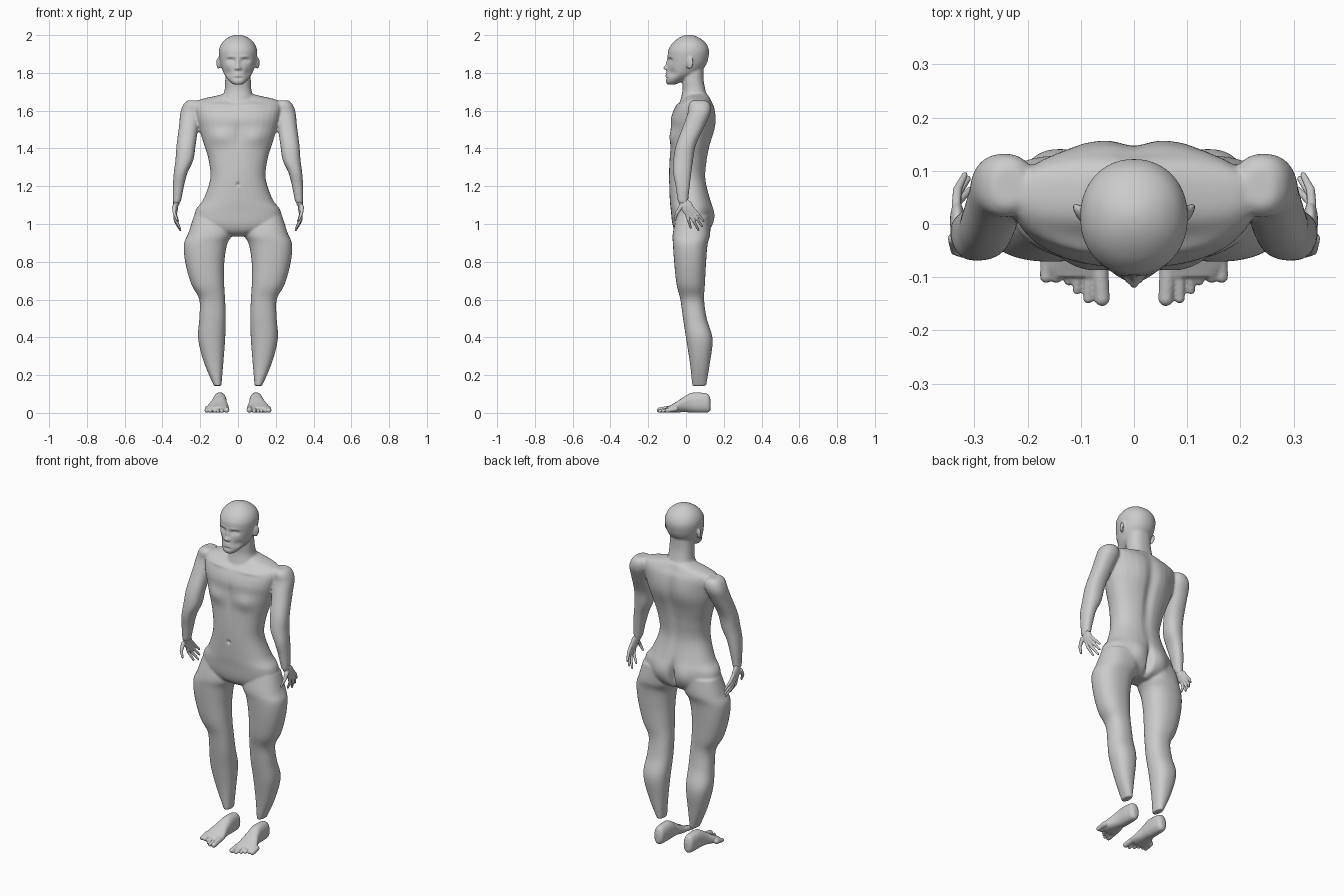
import bpy, bmesh, math
from mathutils import Vector, Matrix

SEG = 32


def loft(bm, rings, axis='Z', power=2.3, steps=5):
    """Skin of superellipse sections (t, u0, u1, v0, v1) with smooth interpolation along the axis."""
    pts = [rings[0]] + list(rings) + [rings[-1]]
    fine = []
    for i in range(1, len(pts) - 2):
        for k in range(steps):
            s = k / steps
            fine.append([0.5 * (2 * b + (c - a) * s + (2 * a - 5 * b + 4 * c - d) * s * s
                                + (3 * b - a - 3 * c + d) * s ** 3)
                         for a, b, c, d in zip(*pts[i - 1:i + 3])])
    fine.append(rings[-1])
    loops = []
    for t, u0, u1, v0, v1 in fine:
        loop = []
        for k in range(SEG):
            c, s = math.cos(2 * math.pi * k / SEG), math.sin(2 * math.pi * k / SEG)
            u = (u0 + u1) / 2 + (u1 - u0) / 2 * math.copysign(abs(c) ** (2 / power), c)
            v = (v0 + v1) / 2 + (v1 - v0) / 2 * math.copysign(abs(s) ** (2 / power), s)
            loop.append(bm.verts.new((u, v, t) if axis == 'Z' else (u, t, v)))
        loops.append(loop)
    for a, b in zip(loops, loops[1:]):
        for k in range(SEG):
            n = (k + 1) % SEG
            bm.faces.new((a[k], a[n], b[n], b[k]))
    bm.faces.new(loops[0][::-1])
    bm.faces.new(loops[-1])


def ball(bm, center, radii, rot=Matrix()):
    m = Matrix.Translation(center) @ rot @ Matrix.Diagonal((*radii, 1))
    bmesh.ops.create_uvsphere(bm, u_segments=20, v_segments=14, radius=1, matrix=m)


def digit(bm, p, q, r0, r1):
    """Tapered finger or toe with round ends."""
    p, q = Vector(p), Vector(q)
    d = q - p
    m = Matrix.Translation((p + q) / 2) @ d.to_track_quat('Z', 'Y').to_matrix().to_4x4()
    bmesh.ops.create_cone(bm, cap_ends=True, segments=14, radius1=r0, radius2=r1,
                          depth=d.length, matrix=m)
    ball(bm, p, (r0,) * 3)
    ball(bm, q, (r1,) * 3)


def mirror(bm):
    geom = bm.verts[:] + bm.edges[:] + bm.faces[:]
    new = bmesh.ops.duplicate(bm, geom=geom)['geom']
    verts = [g for g in new if isinstance(g, bmesh.types.BMVert)]
    faces = [g for g in new if isinstance(g, bmesh.types.BMFace)]
    bmesh.ops.scale(bm, vec=(-1, 1, 1), verts=verts)
    bmesh.ops.reverse_faces(bm, faces=faces)


def finish(bm, name, voxel, smooth):
    """Fuse overlapping parts into one smooth skin."""
    bmesh.ops.recalc_face_normals(bm, faces=bm.faces[:])
    me = bpy.data.meshes.new(name)
    bm.to_mesh(me)
    bm.free()
    ob = bpy.data.objects.new(name, me)
    bpy.context.collection.objects.link(ob)
    r = ob.modifiers.new("fuse", 'REMESH')
    r.mode, r.voxel_size = 'VOXEL', voxel
    s = ob.modifiers.new("soften", 'SMOOTH')
    s.factor, s.iterations = 0.5, smooth
    bpy.context.view_layer.update()
    ev = ob.evaluated_get(bpy.context.evaluated_depsgraph_get())
    baked = bpy.data.meshes.new_from_object(ev)
    ob.modifiers.clear()
    ob.data = baked
    for f in baked.polygons:
        f.use_smooth = True
    return ob


def push(ob, center, radii, vec, both=False):
    """Soft sculpting stroke, optionally on both sides."""
    for side in ((1, -1) if both else (1,)):
        c = Vector((center[0] * side, center[1], center[2]))
        v = Vector((vec[0] * side, vec[1], vec[2]))
        for p in ob.data.vertices:
            d = sum(((p.co[i] - c[i]) / radii[i]) ** 2 for i in range(3))
            if d < 6:
                p.co += v * math.exp(-d)


# arms, legs and ears, one side then mirrored
body = bmesh.new()
loft(body, [(1.655, .21, .265, .035, .105), (1.635, .19, .288, .015, .128),
            (1.59, .19, .305, .01, .13), (1.52, .208, .312, -.015, .10),
            (1.42, .224, .325, -.052, .053), (1.34, .236, .331, -.067, .038),
            (1.27, .268, .340, -.068, .028), (1.20, .286, .345, -.055, .02),
            (1.13, .300, .345, -.045, .012), (1.11, .308, .343, -.04, .012)])
loft(body, [(1.04, .03, .235, -.05, .12), (.95, .03, .264, -.07, .128),
            (.89, .058, .287, -.069, .114), (.79, .073, .278, -.062, .106),
            (.68, .073, .247, -.05, .10), (.60, .068, .205, -.03, .096),
            (.50, .065, .205, -.016, .11), (.39, .068, .211, .001, .141),
            (.26, .078, .178, .021, .126), (.143, .088, .127, .033, .107)])
ball(body, (.104, .022, 1.85), (.008, .02, .032),
     Matrix.Rotation(-.45, 4, 'Z') @ Matrix.Rotation(-.2, 4, 'X'))
mirror(body)

# torso
loft(body, [(.935, -.06, .06, -.02, .08), (.96, -.16, .16, -.055, .115),
            (1.0, -.225, .225, -.072, .132), (1.07, -.226, .226, -.08, .136),
            (1.13, -.184, .184, -.086, .128), (1.24, -.147, .147, -.09, .105),
            (1.34, -.156, .156, -.087, .113), (1.42, -.18, .18, -.082, .128),
            (1.50, -.205, .205, -.08, .147), (1.56, -.22, .22, -.08, .152),
            (1.62, -.23, .23, -.056, .147), (1.655, -.21, .21, -.02, .132),
            (1.68, -.11, .11, .0, .12), (1.69, -.07, .07, .01, .11)])
# neck
loft(body, [(1.62, -.095, .095, -.04, .125), (1.67, -.082, .082, -.026, .115),
            (1.71, -.071, .071, -.018, .104), (1.76, -.068, .068, -.02, .094),
            (1.82, -.066, .066, -.02, .092)])
# head
loft(body, [(1.738, -.02, .02, -.098, -.06), (1.748, -.038, .038, -.106, -.035),
            (1.775, -.062, .062, -.107, .02), (1.80, -.077, .077, -.102, .07),
            (1.84, -.091, .091, -.098, .105), (1.88, -.099, .099, -.097, .119),
            (1.92, -.101, .101, -.094, .122), (1.955, -.088, .088, -.074, .107),
            (1.98, -.064, .064, -.046, .08), (1.995, -.036, .036, -.018, .05),
            (2.002, -.01, .01, .008, .024)], power=2.1)
figure = finish(body, "body", .006, 7)

# face
push(figure, (.039, -.09, 1.866), (.021, .04, .012), (0, .016, 0), True)
push(figure, (.039, -.08, 1.863), (.012, .04, .007), (0, -.008, 0), True)
push(figure, (.035, -.09, 1.885), (.025, .04, .007), (0, -.004, 0), True)
push(figure, (0, -.10, 1.85), (.009, .04, .022), (0, -.010, 0))
push(figure, (0, -.105, 1.826), (.013, .04, .011), (0, -.019, 0))
push(figure, (.014, -.10, 1.822), (.007, .03, .007), (0, -.007, 0), True)
push(figure, (0, -.107, 1.790), (.022, .03, .010), (0, -.009, 0))
push(figure, (0, -.112, 1.790), (.024, .03, .004), (0, .006, 0))
push(figure, (0, -.107, 1.772), (.025, .03, .006), (0, .006, 0))
push(figure, (.055, -.08, 1.80), (.02, .04, .02), (-.004, .006, 0), True)
# chest, collar and navel
push(figure, (.10, -.075, 1.46), (.065, .05, .045), (0, -.014, 0), True)
push(figure, (0, -.08, 1.48), (.015, .05, .07), (0, .006, 0))
push(figure, (.10, -.05, 1.63), (.07, .04, .012), (0, -.007, 0), True)
push(figure, (0, -.09, 1.21), (.008, .02, .009), (0, .012, 0))
# back, spine and seat
push(figure, (.075, .15, 1.54), (.06, .05, .09), (0, .008, 0), True)
push(figure, (0, .14, 1.40), (.028, .06, .22), (0, -.014, 0))
push(figure, (.075, .13, 1.04), (.055, .06, .065), (0, .018, 0), True)
push(figure, (0, .14, 1.01), (.016, .08, .075), (0, -.035, 0))

# hands: palm, thumb and four fingers
hand = bmesh.new()
ball(hand, (.332, .006, 1.088), (.014, .033, .046), Matrix.Rotation(.5, 4, 'X'))
ball(hand, (.325, -.014, 1.12), (.017, .025, .03))
digit(hand, (.338, -.028, 1.09), (.336, -.05, 1.055), .012, .009)
digit(hand, (.336, -.05, 1.055), (.322, -.058, 1.022), .009, .006)
for y, z, ty, tz, tx in ((.000, 1.062, .025, .980, .308), (.016, 1.060, .066, .968, .306),
                         (.028, 1.068, .085, .988, .312), (.036, 1.082, .092, 1.016, .318)):
    mid = (.332, y + (ty - y) * .5, z + (tz - z) * .48)
    digit(hand, (.334, y, z), mid, .009, .0085)
    digit(hand, mid, (tx, ty, tz), .0085, .006)
mirror(hand)
finish(hand, "hands", .003, 3)

# feet: sole and instep, then toes
foot = bmesh.new()
loft(foot, [(.131, .083, .107, .018, .065), (.118, .068, .124, .003, .098),
            (.08, .062, .130, .001, .107), (.03, .060, .133, .002, .106),
            (-.01, .058, .143, .004, .086), (-.05, .050, .162, .002, .059),
            (-.08, .048, .168, .001, .042), (-.10, .055, .155, .006, .032)], axis='Y')
for x, tx, ty, r in ((.064, .060, -.140, .0145), (.086, .086, -.140, .0095),
                     (.105, .107, -.124, .0085), (.122, .123, -.108, .008)):
    digit(foot, (x, -.08, .024), (tx, ty, r), r * 1.1, r)
for x in (.146, .165):
    digit(foot, (x - .004, -.055, .022), (x, -.099, .013), .015, .012)
mirror(foot)
finish(foot, "feet", .0035, 3)
